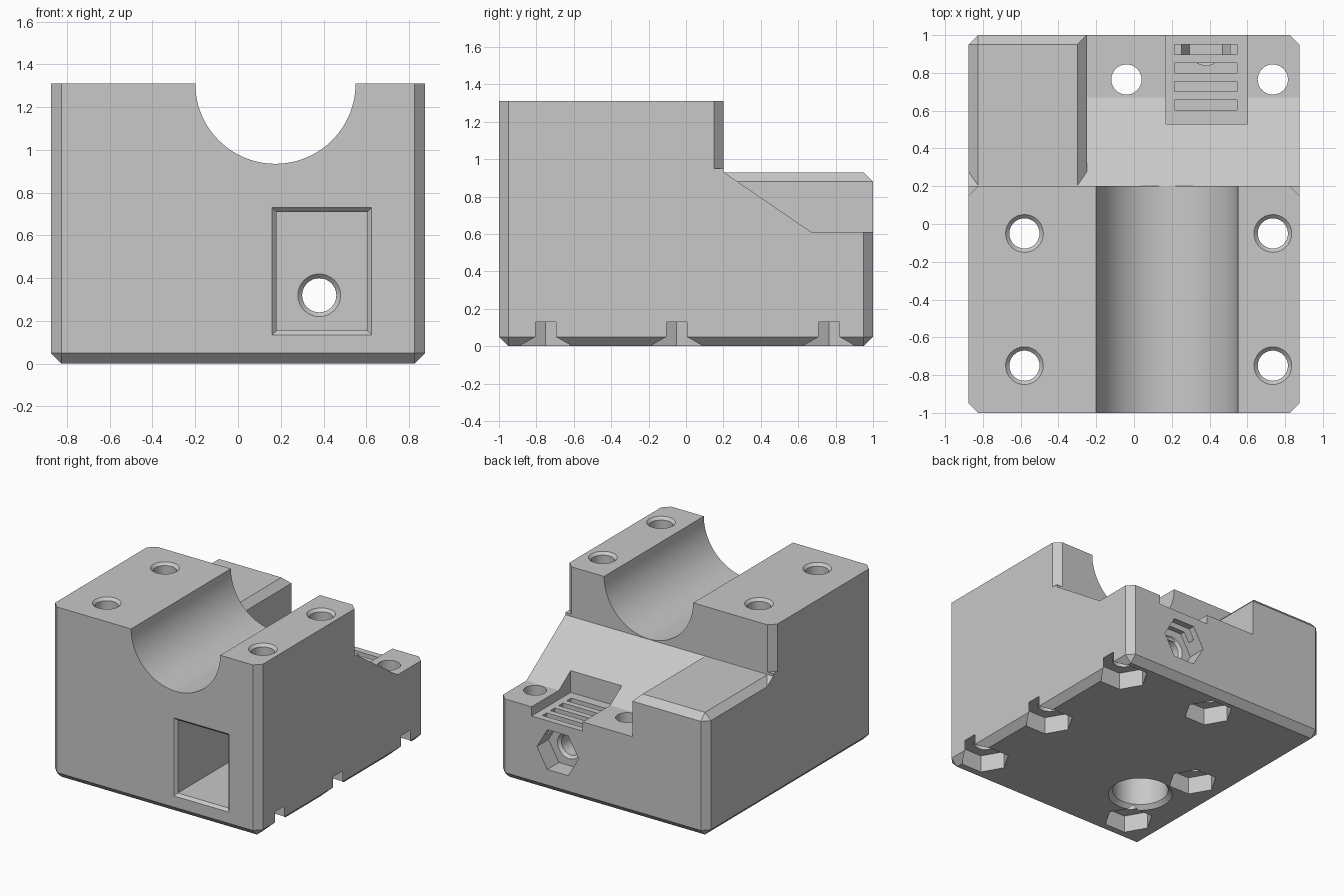
import bpy
import bmesh
from math import cos, sin, pi, radians

default = bpy.data.objects.get("Cube")
if default:
    bpy.data.objects.remove(default)

grey = bpy.data.materials.new("plain_grey")
grey.use_nodes = True
colour = (0.58, 0.58, 0.58, 1)
grey.diffuse_color = colour
grey.node_tree.nodes["Principled BSDF"].inputs["Base Color"].default_value = colour

CHAMFER = 0.05
cutters = []


def make(name, rings, bevel=None):
    """Solid between two matching rings, with chosen edges chamfered."""
    bm = bmesh.new()
    a, b = [[bm.verts.new(p) for p in ring] for ring in rings]
    bm.faces.new(a)
    bm.faces.new(b)
    n = len(a)
    for i in range(n):
        j = (i + 1) % n
        bm.faces.new((a[i], a[j], b[j], b[i]))
    bmesh.ops.recalc_face_normals(bm, faces=bm.faces)
    if bevel:
        edges = [e for e in bm.edges if bevel(*[v.co for v in e.verts])]
        bmesh.ops.bevel(bm, geom=edges, offset=CHAMFER, segments=1,
                        affect='EDGES', profile=0.5)
    mesh = bpy.data.meshes.new(name)
    bm.to_mesh(mesh)
    bm.free()
    mesh.materials.append(grey)
    obj = bpy.data.objects.new(name, mesh)
    bpy.context.collection.objects.link(obj)
    return obj


def box(name, x, y, z, bevel=None):
    rect = [(x[0], y[0]), (x[1], y[0]), (x[1], y[1]), (x[0], y[1])]
    return make(name, [[(px, py, h) for px, py in rect] for h in z], bevel)


def round_cut(name, axis, centre, span, radii, sides=32):
    """Cylinder, cone or hexagon cutter along the z or y axis."""
    rings = []
    for t, r in zip(span, radii):
        ring = []
        for i in range(sides):
            ang = 2 * pi * i / sides
            u, w = centre[0] + r * cos(ang), centre[1] + r * sin(ang)
            ring.append((u, w, t) if axis == 'z' else (u, t, w))
        rings.append(ring)
    cutters.append(make(name, rings))


def combine(target, tool, operation):
    mod = target.modifiers.new("combine", 'BOOLEAN')
    mod.operation = operation
    mod.solver = 'EXACT'
    mod.object = tool
    bpy.context.view_layer.objects.active = target
    bpy.ops.object.modifier_apply(modifier=mod.name)
    bpy.data.objects.remove(tool)


# Main block: upright and bottom edges chamfered
body = box("clamp_body", (-0.875, 0.875), (-1, 1), (0, 1.31),
           lambda p, q: abs(p.z - q.z) > 0.1 or p.z + q.z < 0.1)

# Rear step with sloping shoulder
profile = [(0.2, 1.5), (0.2, 0.932), (0.67, 0.61), (1.1, 0.61), (1.1, 1.5)]
cutters.append(make("step_cut", [[(x, y, z) for y, z in profile] for x in (-1, 1)]))
for s in (-1, 1):
    corner = [(s * 0.9, 0.125), (s * 0.8, 0.225), (s * 0.9, 0.225)]
    cutters.append(make("corner_cut", [[(x, y, z) for x, y in corner]
                                       for z in (0.95, 1.5)]))
for tool in cutters:
    combine(body, tool, 'DIFFERENCE')
cutters.clear()


# Raised pad on the rear step
def pad_edges(p, q):
    top = min(p.z, q.z) > 0.9 and max(p.y, q.y) > 0.9
    outer = max(p.x, q.x) < -0.8 and min(p.y, q.y) > 0.9
    return top or outer


pad = box("raised_pad", (-0.875, -0.25), (0.05, 1), (0.3, 0.93), pad_edges)
combine(body, pad, 'UNION')

# Half-round channel along the top
round_cut("channel", 'y', (0.175, 1.31), (-1.1, 0.3), (0.375, 0.375), 96)

# Vertical screw holes, nut pockets below, countersinks on the high ones
for x, y in [(-0.58, -0.75), (-0.58, -0.05), (0.735, -0.75),
             (0.735, -0.05), (-0.04, 0.765), (0.735, 0.765)]:
    round_cut("screw_hole", 'z', (x, y), (-0.1, 1.5), (0.08, 0.08))
    round_cut("nut_pocket", 'z', (x, y), (-0.1, 0.13), (0.172, 0.172), 6)
    if y < 0.2:
        round_cut("countersink", 'z', (x, y), (1.29, 1.33), (0.08, 0.12))

# Sensor hole in the underside
round_cut("sensor_hole", 'z', (-0.41, -0.42), (-0.1, 0.6), (0.195, 0.195), 48)
round_cut("sensor_rim", 'z', (-0.41, -0.42), (-0.03, 0.03), (0.255, 0.195), 48)

# Front pocket with chamfered mouth
cutters.append(box("front_pocket", (0.18, 0.605), (-1.1, 0.35), (0.155, 0.71)))
mouth = []
for y, g in ((-1.02, 0.04), (-0.98, 0)):
    mouth.append([(0.18 - g, y, 0.155 - g), (0.605 + g, y, 0.155 - g),
                  (0.605 + g, y, 0.71 + g), (0.18 - g, y, 0.71 + g)])
cutters.append(make("pocket_mouth", mouth))

# Long screw hole from the pocket to a hexagonal nut trap at the rear
axis = (0.38, 0.32)
round_cut("long_hole", 'y', axis, (0.2, 1.1), (0.08, 0.08))
round_cut("long_hole_rim", 'y', axis, (0.33, 0.37), (0.12, 0.08))
round_cut("rear_nut_rim", 'y', axis, (0.84, 0.88), (0.08, 0.12))
round_cut("rear_nut_trap", 'y', axis, (0.86, 1.1), (0.175, 0.175), 6)

# Slotted vent recess on the rear step
cutters.append(box("vent_recess", (0.17, 0.6), (0.53, 1.1), (0.54, 1)))
for i in range(4):
    y = 0.63 + 0.098 * i
    cutters.append(box("vent_slot", (0.215, 0.545), (y - 0.026, y + 0.026), (0.4, 0.7)))

for tool in cutters:
    combine(body, tool, 'DIFFERENCE')

bpy.ops.object.select_all(action='DESELECT')
body.select_set(True)
bpy.context.view_layer.objects.active = body
bpy.ops.object.shade_smooth_by_angle(angle=radians(25))
